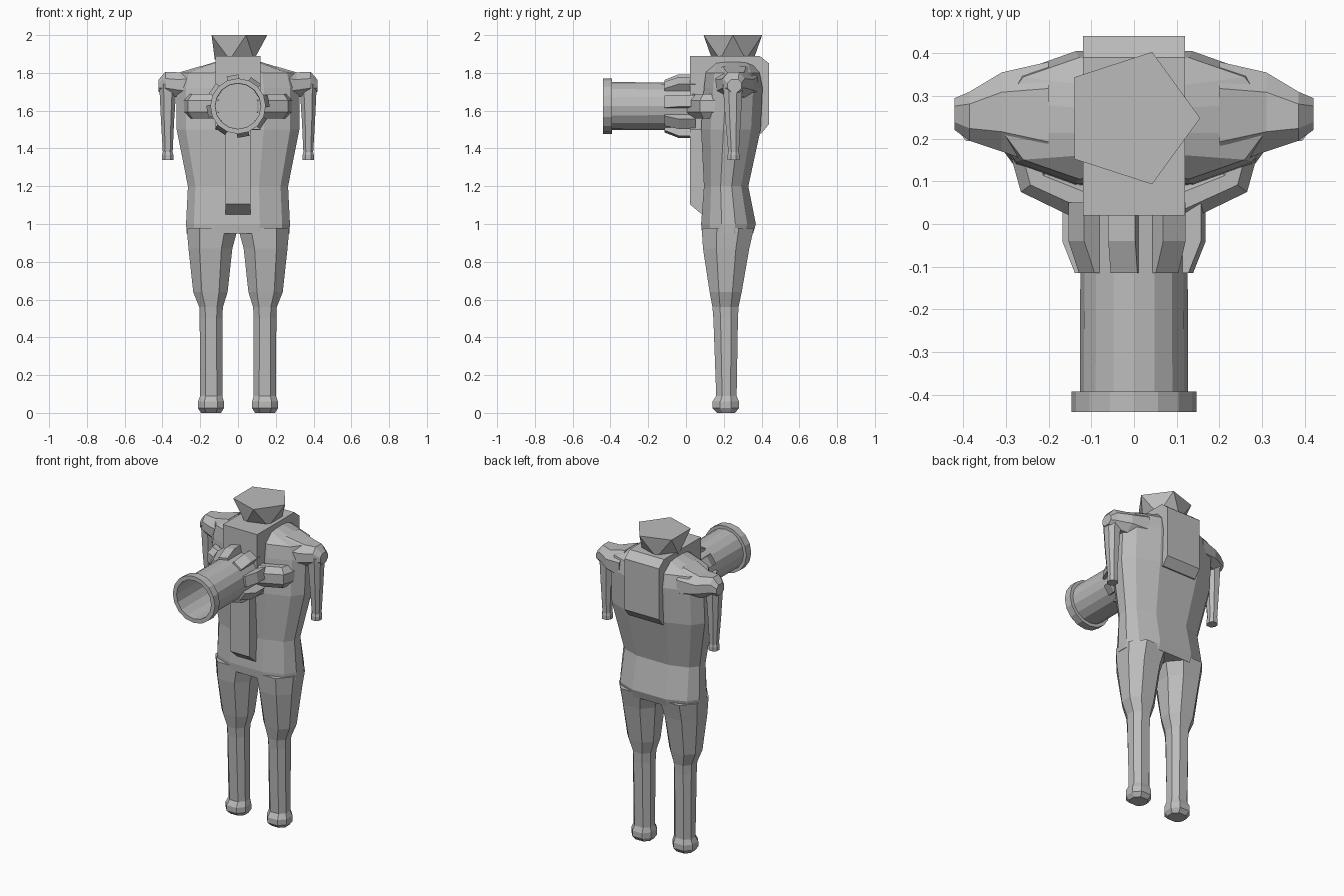
import bpy, bmesh, math
from mathutils import Matrix, Vector

if "Cube" in bpy.data.objects:
    bpy.data.objects.remove(bpy.data.objects["Cube"])

grey = bpy.data.materials.new("plain grey")
grey.diffuse_color = (0.5, 0.5, 0.5, 1)
grey.use_nodes = True
grey.node_tree.nodes["Principled BSDF"].inputs["Base Color"].default_value = grey.diffuse_color


def finish(name, bm, mirror=False):
    bmesh.ops.recalc_face_normals(bm, faces=bm.faces)
    me = bpy.data.meshes.new(name)
    bm.to_mesh(me)
    bm.free()
    me.materials.append(grey)
    ob = bpy.data.objects.new(name, me)
    bpy.context.collection.objects.link(ob)
    if mirror:
        ob.modifiers.new("mirror", 'MIRROR').use_mirror_merge = False
    return ob


def skin(bm, rings, caps=True):
    """Bridge equal-length rings of points, closing both ends."""
    rows = [[bm.verts.new(p) for p in r] for r in rings]
    n = len(rows[0])
    for a, b in zip(rows, rows[1:]):
        for i in range(n):
            j = (i + 1) % n
            bm.faces.new((a[i], a[j], b[j], b[i]))
    if caps:
        bm.faces.new(rows[0])
        bm.faces.new(rows[-1])


def loft(name, rings, mirror=False):
    bm = bmesh.new()
    skin(bm, rings)
    return finish(name, bm, mirror)


def four_way(quarter):
    """Mirror a quarter outline (first quadrant, side to front) into a closed loop."""
    q = quarter
    return (q + [(-x, y) for x, y in reversed(q)]
            + [(-x, -y) for x, y in q] + [(x, -y) for x, y in reversed(q)])


TORSO = four_way([(1, .25), (.85, .68), (.42, 1)])
OCT = four_way([(1, .42), (.5, 1)])


def section(shape, u0, u1, v0, v1):
    return [((u0 + u1) / 2 + a * (u1 - u0) / 2, (v0 + v1) / 2 + b * (v1 - v0) / 2)
            for a, b in shape]


def level(shape, z, x0, x1, y0, y1):
    return [(u, v, z) for u, v in section(shape, x0, x1, y0, y1)]


def prism(name, profile, half):
    return loft(name, [[(x, y, z) for y, z in profile] for x in (-half, half)])


# torso
loft("torso", [level(TORSO, z, -hx, hx, y0, y1) for z, hx, y0, y1 in [
    (.95, .272, .085, .355), (1.0, .275, .08, .37), (1.2, .265, .095, .33),
    (1.5, .325, .08, .395), (1.72, .325, .095, .405), (1.80, .305, .105, .39),
    (1.86, .115, .125, .36)]])

# legs with rounded feet
loft("leg", [level(OCT, *r) for r in [
    (0, .09, .195, .165, .26), (.025, .075, .212, .14, .28),
    (.06, .075, .212, .14, .28), (.09, .083, .2, .16, .268),
    (.50, .083, .203, .145, .275), (.56, .08, .205, .14, .278),
    (.64, .055, .237, .125, .295), (.87, .03, .262, .09, .335),
    (.98, .0, .272, .083, .36)]], True)

# shoulders
loft("shoulder", [[(x, u, v) for u, v in section(OCT, y0, y1, z0, z1)]
                  for x, y0, y1, z0, z1 in [
    (.2, .13, .38, 1.64, 1.835), (.31, .17, .355, 1.67, 1.803),
    (.385, .195, .31, 1.685, 1.805), (.42, .22, .295, 1.70, 1.765)]], True)

# arms with blunt ends
loft("arm", [level(OCT, *r) for r in [
    (1.34, .342, .402, .22, .283), (1.365, .342, .402, .22, .283),
    (1.38, .346, .398, .224, .28), (1.55, .338, .408, .208, .29),
    (1.74, .325, .417, .195, .30)]], True)

# chest block wrapping from front to back, and the strap below it
prism("chest_block", [(.02, 1.89), (.39, 1.89), (.44, 1.85), (.44, 1.53),
                      (.40, 1.48), (.02, 1.50)], .12)
prism("front_strap", [(.02, 1.6), (.02, 1.105), (.085, 1.05), (.2, 1.05), (.2, 1.6)], .065)

# head: upturned five-sided piece with a flat top
rings = []
for z, r, turn in [(1.87, .115, math.pi), (2.0, .163, 0)]:
    rings.append([(-.008 + r * math.cos(turn + k * math.tau / 5),
                   .248 + r * math.sin(turn + k * math.tau / 5), z) for k in range(5)])
bm = bmesh.new()
low, top = [[bm.verts.new(p) for p in r] for r in rings]
for k in range(5):
    a, b = top[k], top[(k + 1) % 5]
    # the lower point between top corners k and k+1 sits at index k+3
    c, d = low[(k + 3) % 5], low[(k + 4) % 5]
    bm.faces.new((a, b, c))
    bm.faces.new((b, c, d))
bm.faces.new(low)
bm.faces.new(top)
finish("head", bm)

# hollow barrel with a rim, turned around the front-back axis
AXIS_Z = 1.624
barrel = [(.125, .05), (.127, -.392), (.147, -.392), (.147, -.44),
          (.121, -.44), (.119, 0)]
bm = bmesh.new()
skin(bm, [[(r * math.cos(k * math.tau / 16), y, AXIS_Z + r * math.sin(k * math.tau / 16))
           for k in range(16)] for r, y in barrel])
finish("barrel", bm)

# eight fins around the barrel base
bm = bmesh.new()
fin = [(.05, .121), (.05, .165), (-.04, .165), (-.115, .135), (-.115, .121)]
for k in range(8):
    turn = Matrix.Rotation(math.radians(-10 + 45 * k), 3, 'Y')
    skin(bm, [[turn @ Vector((x, y, r)) + Vector((0, 0, AXIS_Z)) for y, r in fin]
              for x in (-.032, .032)])
finish("barrel_fins", bm)

# bent side braces joining the barrel base to the torso
rings = []
for (xi, yi), (xo, yo) in [((.10, .10), (.10, -.005)), ((.19, .13), (.265, .075)),
                           ((.20, .17), (.29, .165)), ((.18, .25), (.28, .25))]:
    loop = [(0, .03), (.3, .065), (.7, .065), (1, .03)]
    loop += [(t, -h) for t, h in reversed(loop)]
    rings.append([(xi + (xo - xi) * t, yi + (yo - yi) * t, AXIS_Z + h) for t, h in loop])
loft("side_brace", rings, True)
